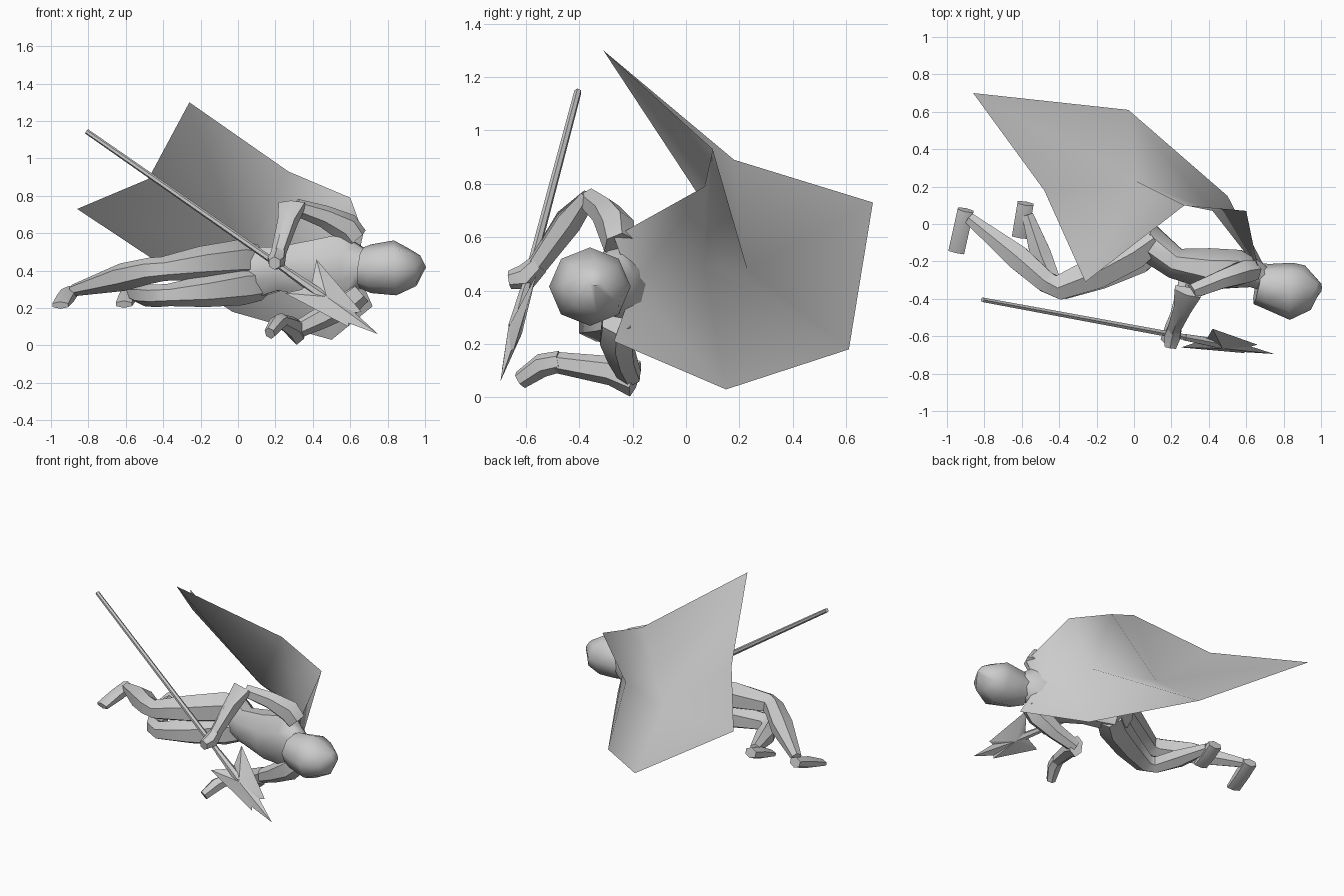
import bpy, math
from mathutils import Vector


def make(name, verts, faces, angle=50):
    me = bpy.data.meshes.new(name)
    me.from_pydata([tuple(v) for v in verts], [], faces)
    me.update()
    ob = bpy.data.objects.new(name, me)
    bpy.context.collection.objects.link(ob)
    bpy.ops.object.select_all(action='DESELECT')
    ob.select_set(True)
    bpy.context.view_layer.objects.active = ob
    if angle:
        bpy.ops.object.shade_smooth_by_angle(angle=math.radians(angle))
    return ob


def tube(name, stations, sides=6, turn=0.0, angle=50):
    """Loft through stations (x, y, z, half height, half depth)."""
    pts = [Vector(s[:3]) for s in stations]
    verts, faces = [], []
    for i, s in enumerate(stations):
        t = (pts[min(i + 1, len(pts) - 1)] - pts[max(i - 1, 0)]).normalized()
        side = Vector((0, 0, 1)).cross(t).normalized()
        up = t.cross(side)
        for k in range(sides):
            a = 2 * math.pi * k / sides + turn
            verts.append(pts[i] + up * s[3] * math.cos(a) + side * s[4] * math.sin(a))
    for i in range(len(pts) - 1):
        for k in range(sides):
            a, b = i * sides + k, i * sides + (k + 1) % sides
            faces.append((a, b, b + sides, a + sides))
    n = len(verts)
    faces += [tuple(range(sides))[::-1], tuple(range(n - sides, n))]
    return make(name, verts, faces, angle)


# Head and torso
tube("head", [(.66, -.32, .415, .11, .11), (.71, -.33, .41, .13, .12),
              (.84, -.36, .415, .147, .153), (.93, -.34, .42, .105, .12),
              (.99, -.34, .45, .035, .03)], 8)
tube("torso", [(-.02, -.13, .39, .10, .08), (.08, -.10, .39, .15, .11),
               (.22, -.21, .41, .125, .09), (.40, -.24, .41, .165, .12),
               (.56, -.24, .42, .19, .11), (.65, -.27, .42, .12, .08),
               (.72, -.31, .42, .07, .06)], 8, math.pi / 8)

# Raised arm holding the spear
tube("upper_arm_raised", [(.63, -.25, .57, .07, .06), (.58, -.26, .63, .08, .07),
                          (.46, -.30, .69, .06, .055), (.31, -.36, .74, .045, .045)])
tube("gauntlet_raised", [(.29, -.36, .755, .03, .085), (.265, -.44, .66, .055, .055),
                         (.215, -.56, .49, .04, .04)])
tube("fist_raised", [(.22, -.55, .50, .04, .04), (.205, -.60, .45, .05, .05),
                     (.195, -.66, .44, .035, .035)])

# Lowered arm
tube("upper_arm_lowered", [(.65, -.26, .29, .07, .06), (.58, -.26, .23, .08, .07),
                           (.45, -.24, .15, .06, .055), (.31, -.21, .08, .045, .045)])
tube("gauntlet_lowered", [(.32, -.19, .07, .07, .045), (.29, -.28, .10, .055, .05),
                          (.23, -.48, .13, .04, .04)])
tube("hand_lowered", [(.235, -.47, .135, .04, .04), (.21, -.54, .12, .045, .045),
                      (.17, -.62, .065, .035, .03)])

# Legs and boots
tube("leg_upper", [(.10, -.08, .45, .09, .08), (0, -.15, .46, .105, .105),
                   (-.20, -.26, .44, .09, .10), (-.40, -.34, .41, .065, .075),
                   (-.47, -.31, .40, .07, .065), (-.62, -.18, .365, .075, .075),
                   (-.88, .03, .295, .032, .035)])
tube("leg_lower", [(.12, -.10, .33, .09, .09), (.02, -.18, .32, .105, .10),
                   (-.18, -.27, .29, .085, .09), (-.37, -.34, .27, .06, .07),
                   (-.44, -.30, .265, .06, .055), (-.50, -.16, .27, .06, .065),
                   (-.57, .05, .28, .035, .035)])
for name, heel, toe in (("boot_upper", (-.90, .075, .285), (-.95, -.15, .215)),
                        ("boot_lower", (-.58, .11, .28), (-.61, -.07, .22))):
    mid = [h * .55 + t * .45 for h, t in zip(heel, toe)]
    tube(name, [(*heel, .035, .05), (*mid, .04, .05), (*toe, .02, .05)])

# Spear shaft
tube("spear_shaft", [(-.81, -.405, 1.145, .014, .014), (.30, -.61, .372, .018, .018)])
tube("spear_socket", [(.27, -.605, .393, .02, .02), (.46, -.64, .26, .028, .028)])

# Barbed spear blade: flat outline with a raised ridge on both sides
rim = [(.42, -.56, .46), (.66, -.645, .18), (.625, -.655, .175), (.75, -.695, .06),
       (.59, -.685, .12), (.59, -.69, .10), (.25, -.66, .28), (.34, -.63, .30),
       (.37, -.625, .325), (.395, -.605, .335)]
rim = [Vector(p) for p in rim]
n = (rim[0] - rim[3]).cross(rim[6] - rim[3]).normalized() * .028
c = Vector((.47, -.64, .25))
k = len(rim)
make("spear_blade", rim + [c + n, c - n],
     [(i, (i + 1) % k, k) for i in range(k)] +
     [((i + 1) % k, i, k + 1) for i in range(k)], 25)

# Billowing cape: rows from the tail to the neck
rows = [[(-.26, -.31, 1.30), (-.48, .18, .89), (-.86, .70, .73)],
        [(.27, .10, .93), (.01, .23, .48), (-.03, .61, .18)],
        [(.60, .07, .79), (.42, .07, .49), (.50, .15, .03)],
        [(.67, -.27, .60), (.63, -.20, .41), (.72, -.27, .21)]]
faces = []
for r in range(3):
    a = r * 3
    faces += [(a, a + 1, a + 4), (a, a + 4, a + 3),
              (a + 1, a + 2, a + 4), (a + 2, a + 5, a + 4)]
make("cape", [p for row in rows for p in row], faces, 180)
